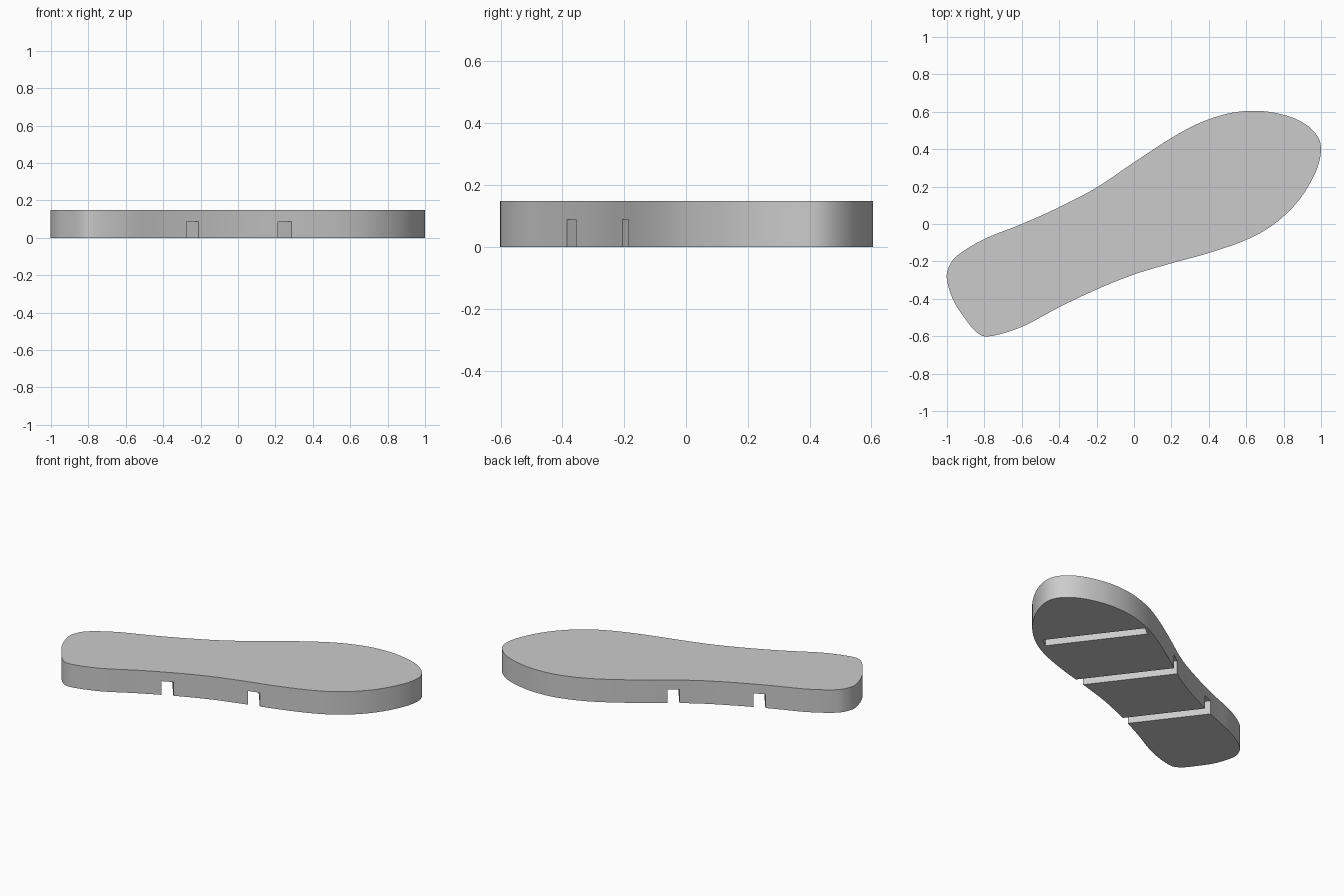
import bpy, bmesh, math
from mathutils import Vector, Matrix

cube = bpy.data.objects.get("Cube")
if cube:
    bpy.data.objects.remove(cube, do_unlink=True)

HEIGHT = 0.148
GROOVE_DEPTH = 0.088
GROOVE_WIDTH = 0.068
GROOVE_ANGLE = math.radians(37)
STEPS = 6

grey = bpy.data.materials.new("plain grey")
grey.use_nodes = True
colour = (0.6, 0.6, 0.6, 1)
grey.diffuse_color = colour
grey.node_tree.nodes["Principled BSDF"].inputs["Base Color"].default_value = colour

# Footprint control points, counterclockwise from the heel
OUTLINE = [Vector(p) for p in (
    (-.77, -.60), (-.6, -.55), (-.4, -.445), (-.2, -.35), (0, -.27),
    (.2, -.21), (.4, -.155), (.6, -.085), (.75, 0), (.88, .125),
    (.97, .275), (1, .4), (.97, .485), (.88, .555), (.75, .595),
    (.63, .605), (.5, .59), (.35, .54), (.2, .46), (0, .33),
    (-.2, .195), (-.4, .09), (-.6, 0), (-.8, -.08), (-.94, -.165),
    (-.99, -.23), (-1, -.3), (-.965, -.41), (-.9, -.51), (-.84, -.58))]


def smooth_loop(pts):
    """Closed Catmull-Rom curve through the points."""
    out = []
    n = len(pts)
    for i in range(n):
        a, b, c, d = (pts[(i + k - 1) % n] for k in range(4))
        for s in range(STEPS):
            t = s / STEPS
            out.append(0.5 * (2 * b + (c - a) * t
                              + (2 * a - 5 * b + 4 * c - d) * t ** 2
                              + (3 * b - a - 3 * c + d) * t ** 3))
    return out


def mesh_object(name, bm):
    bmesh.ops.recalc_face_normals(bm, faces=bm.faces)
    mesh = bpy.data.meshes.new(name)
    bm.to_mesh(mesh)
    bm.free()
    mesh.materials.append(grey)
    ob = bpy.data.objects.new(name, mesh)
    bpy.context.collection.objects.link(ob)
    return ob


# Sole slab: extruded footprint
bm = bmesh.new()
base = bm.faces.new([bm.verts.new((p.x, p.y, 0)) for p in smooth_loop(OUTLINE)])
ext = bmesh.ops.extrude_face_region(bm, geom=[base], use_keep_orig=True)
top = [v for v in ext["geom"] if isinstance(v, bmesh.types.BMVert)]
bmesh.ops.translate(bm, verts=top, vec=(0, 0, HEIGHT))
sole = mesh_object("sole", bm)
bpy.context.view_layer.objects.active = sole
sole.select_set(True)


def cut_groove(along, start, end):
    """Cut a straight groove in the underside, across the sole's length."""
    bm = bmesh.new()
    bmesh.ops.create_cube(bm, size=1)
    low = -0.1
    place = (Matrix.Rotation(GROOVE_ANGLE, 4, 'Z')
             @ Matrix.Translation((along, (start + end) / 2, (low + GROOVE_DEPTH) / 2))
             @ Matrix.Diagonal((GROOVE_WIDTH, end - start, GROOVE_DEPTH - low, 1)))
    bmesh.ops.transform(bm, matrix=place, verts=bm.verts)
    cutter = mesh_object("groove_cutter", bm)
    cutter.hide_render = True
    mod = sole.modifiers.new("groove", 'BOOLEAN')
    mod.operation = 'DIFFERENCE'
    mod.solver = 'EXACT'
    mod.object = cutter
    bpy.ops.object.modifier_apply(modifier=mod.name)
    bpy.data.objects.remove(cutter, do_unlink=True)


# Two open grooves, then a closed slot under the toe
cut_groove(-0.417, -0.6, 0.6)
cut_groove(0.082, -0.6, 0.6)
cut_groove(0.574, -0.405, 0.205)

bpy.ops.object.shade_smooth_by_angle(angle=math.radians(30))
